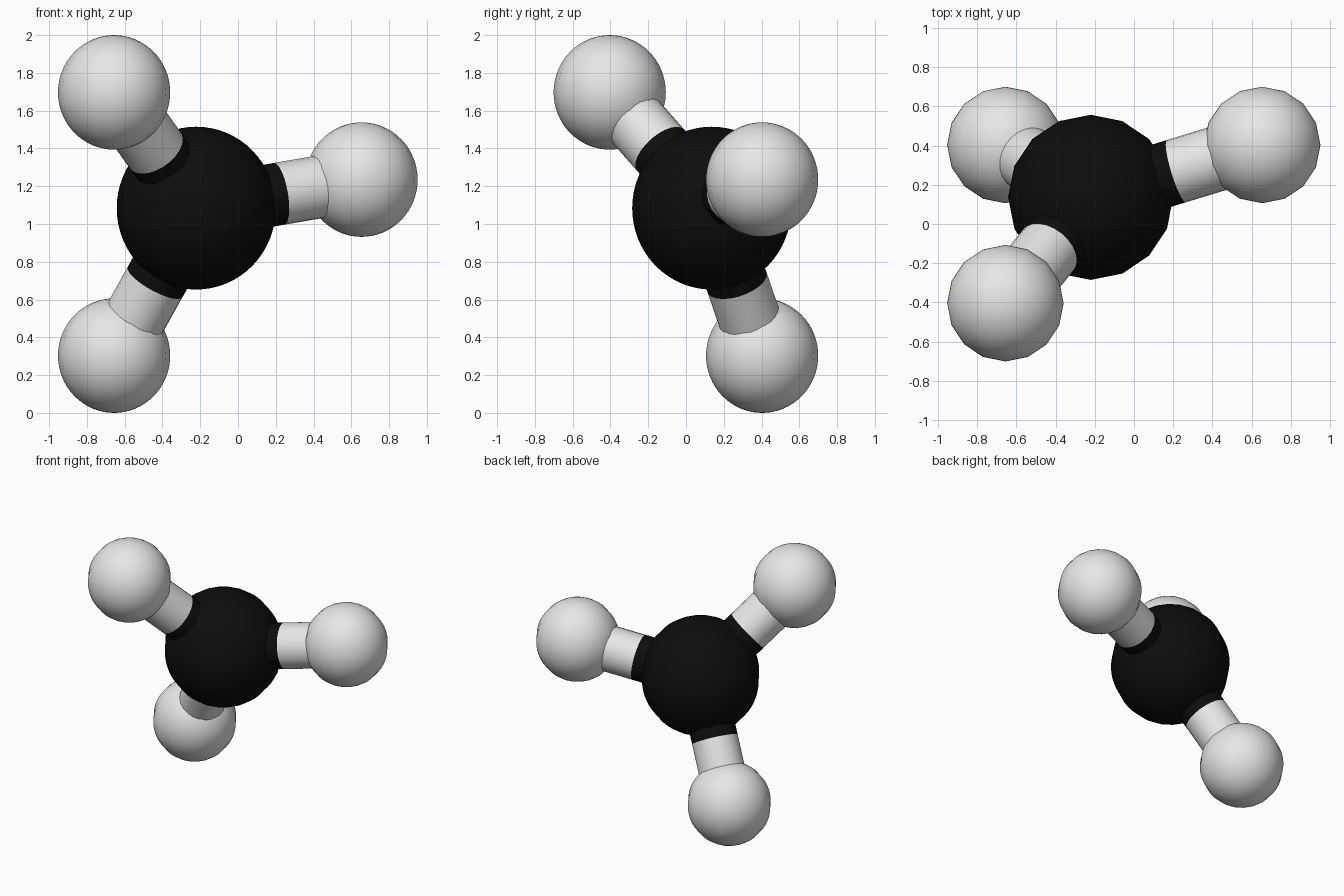
import bpy, math
from mathutils import Vector

if "Cube" in bpy.data.objects:
    bpy.data.objects.remove(bpy.data.objects["Cube"])


def material(name, value):
    m = bpy.data.materials.new(name)
    m.diffuse_color = (value, value, value, 1)
    m.use_nodes = True
    m.node_tree.nodes["Principled BSDF"].inputs["Base Color"].default_value = m.diffuse_color
    return m


black = material("black", 0.004)
white = material("white", 0.8)


def finish(name, mat):
    ob = bpy.context.object
    ob.name = name
    ob.data.materials.append(mat)
    bpy.ops.object.shade_smooth_by_angle(angle=math.radians(40))
    return ob


def ball(name, centre, r_xy, r_z, mat):
    # few meridians, many rings
    bpy.ops.mesh.primitive_uv_sphere_add(segments=16, ring_count=32, radius=1, location=centre)
    ob = finish(name, mat)
    ob.scale = (r_xy, r_xy, r_z)


def rod(name, a, b, mat):
    d = b - a
    bpy.ops.mesh.primitive_cylinder_add(vertices=24, radius=0.166, depth=d.length,
                                        end_fill_type='NOTHING', location=(a + b) / 2)
    ob = finish(name, mat)
    ob.rotation_euler = d.to_track_quat('Z', 'Y').to_euler()


# Central atom
core = Vector((-0.221, 0.136, 1.084))
ball("central_atom", core, 0.421, 0.431, black)

# Outer atoms, each joined by a bond that is half black, half white
outer = {
    "upper": Vector((-0.656, -0.404, 1.697)),
    "right": Vector((0.654, 0.403, 1.235)),
    "lower": Vector((-0.656, 0.403, 0.303)),
}
for name, p in outer.items():
    ball(name + "_atom", p, 0.297, 0.303, white)
    mid = (core + p) / 2
    rod(name + "_bond_inner", core, mid, black)
    rod(name + "_bond_outer", mid, p, white)
